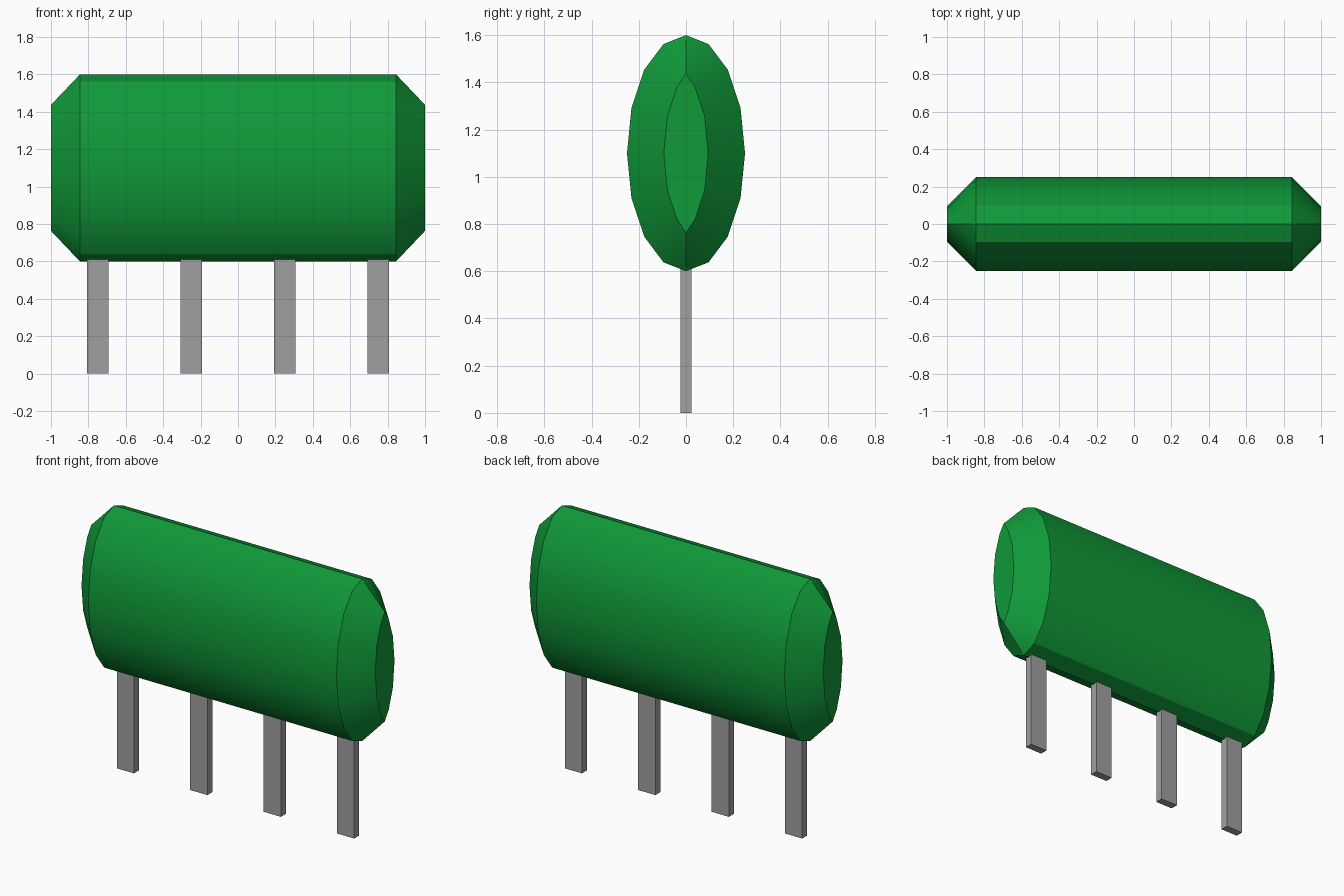
import bpy, bmesh, math
from mathutils import Vector

cube = bpy.data.objects.get("Cube")
if cube:
    bpy.data.objects.remove(cube, do_unlink=True)


def material(name, color):
    m = bpy.data.materials.new(name)
    m.use_nodes = True
    m.diffuse_color = color
    m.node_tree.nodes["Principled BSDF"].inputs["Base Color"].default_value = color
    return m


green = material("leaf green", (0.005, 0.319, 0.040, 1))
grey = material("lead grey", (0.352, 0.352, 0.352, 1))

SIDES, RY, RZ, MID, BEVEL = 16, 0.25, 0.5, 1.1, 0.155


def add_object(name, bm, mat):
    bmesh.ops.recalc_face_normals(bm, faces=bm.faces)
    mesh = bpy.data.meshes.new(name)
    bm.to_mesh(mesh)
    bm.free()
    mesh.materials.append(mat)
    obj = bpy.data.objects.new(name, mesh)
    bpy.context.collection.objects.link(obj)
    return obj


# Elliptical outline, starting at the top, and the same outline inset evenly
outer = [Vector((RY * math.sin(a), RZ * math.cos(a)))
         for a in (2 * math.pi * i / SIDES for i in range(SIDES))]


def inset(i):
    p, before, after = outer[i], outer[i - 1], outer[(i + 1) % SIDES]
    n1, n2 = [Vector((-e.y, e.x)).normalized() for e in (p - before, after - p)]
    q = p + (n1 + n2) * (-1 if (n1 + n2).dot(p) > 0 else 1) * BEVEL / (1 + n1.dot(n2))
    # the narrow tips close to a point
    if i % (SIDES // 2) in (0, 1, SIDES // 2 - 1):
        q = Vector((0, math.copysign(0.337, p.y)))
    return q


inner = [inset(i) for i in range(SIDES)]

# Body: four rings along x with chamfered ends
bm = bmesh.new()
rings = [[bm.verts.new((x, p.x, MID + p.y)) for p in ring]
         for x, ring in ((-1, inner), (-1 + BEVEL, outer), (1 - BEVEL, outer), (1, inner))]
for a, b in zip(rings, rings[1:]):
    for i in range(SIDES):
        j = (i + 1) % SIDES
        bm.faces.new((a[i], a[j], b[j], b[i]))
bm.faces.new(rings[0])
bm.faces.new(rings[-1])
bmesh.ops.remove_doubles(bm, verts=bm.verts, dist=0.001)
body = add_object("body", bm, green)
bpy.ops.object.select_all(action='DESELECT')
body.select_set(True)
bpy.context.view_layer.objects.active = body
bpy.ops.object.shade_smooth_by_angle(angle=math.radians(30))

# Four flat pins reaching just into the body
for n, x in enumerate((-0.75, -0.25, 0.25, 0.75), 1):
    bm = bmesh.new()
    bmesh.ops.create_cube(bm, size=1)
    for v in bm.verts:
        v.co = (x + v.co.x * 0.117, v.co.y * 0.048, (v.co.z + 0.5) * 0.61)
    add_object(f"pin_{n}", bm, grey)
